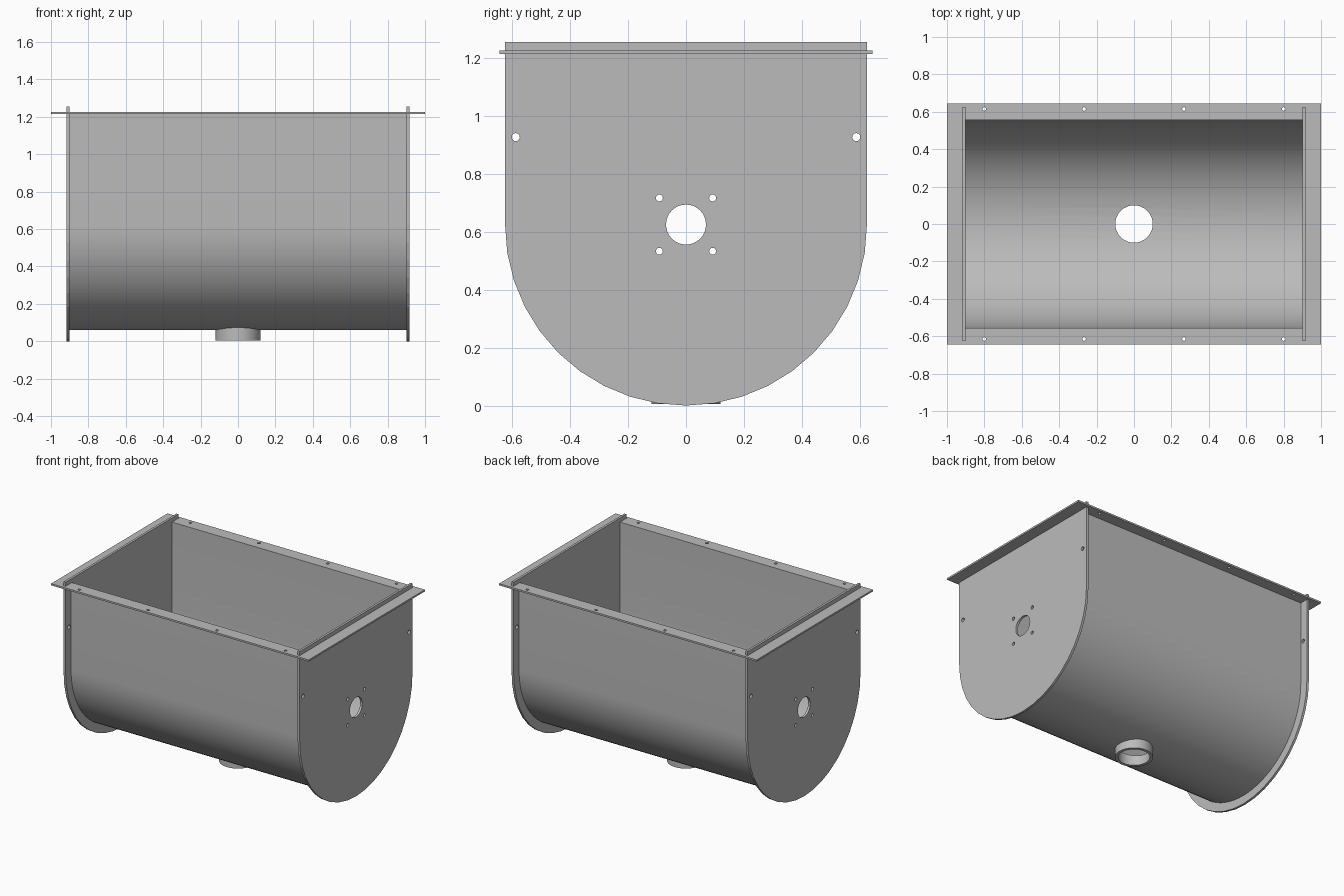
import bpy, bmesh
from math import sin, cos, pi, sqrt
from mathutils import Matrix, Vector

cube = bpy.data.objects.get("Cube")
if cube:
    bpy.data.objects.remove(cube, do_unlink=True)

steel = bpy.data.materials.new("grey_steel")
steel.use_nodes = True
GREY = (0.5, 0.5, 0.5, 1)
steel.diffuse_color = GREY
steel.node_tree.nodes["Principled BSDF"].inputs["Base Color"].default_value = GREY

AXIS = 0.625      # height of the trough axis
PLATE_R = 0.625   # end plate radius
IN_R, OUT_R = 0.555, 0.565
FLANGE_Z, SHEET = 1.22, 0.006   # rim height and half thickness
END_X = 0.909


def circle(x, y, r, n=24):
    return [(x + r * cos(2 * pi * i / n), y + r * sin(2 * pi * i / n)) for i in range(n)]


def u_shape(r, top, n):
    """Upright U: straight sides over a half circle."""
    arc = [(r * cos(pi + pi * i / n), AXIS + r * sin(pi + pi * i / n)) for i in range(n + 1)]
    return [(-r, top)] + arc + [(r, top)]


def activate(ob):
    bpy.ops.object.select_all(action='DESELECT')
    ob.select_set(True)
    bpy.context.view_layer.objects.active = ob


def sheet(name, outlines, half, matrix):
    """Flat sheet with holes: first outline is the border, the rest are cut out."""
    cu = bpy.data.curves.new(name, 'CURVE')
    cu.dimensions = '2D'
    cu.fill_mode = 'BOTH'
    cu.extrude = half
    for pts in outlines:
        sp = cu.splines.new('POLY')
        sp.points.add(len(pts) - 1)
        for p, (x, y) in zip(sp.points, pts):
            p.co = (x, y, 0, 1)
        sp.use_cyclic_u = True
    ob = bpy.data.objects.new(name, cu)
    bpy.context.collection.objects.link(ob)
    activate(ob)
    bpy.ops.object.convert(target='MESH')
    ob = bpy.context.object
    ob.data.transform(matrix)
    ob.data.materials.clear()
    ob.data.materials.append(steel)
    activate(ob)
    bpy.ops.object.shade_flat()
    return ob


def finish(name, bm):
    bmesh.ops.recalc_face_normals(bm, faces=bm.faces)
    me = bpy.data.meshes.new(name)
    bm.to_mesh(me)
    bm.free()
    ob = bpy.data.objects.new(name, me)
    bpy.context.collection.objects.link(ob)
    me.materials.append(steel)
    return ob


# End plates: shaft hole, four bolt holes and two side holes
holes = [circle(0, AXIS, 0.069, 32)]
holes += [circle(sy * 0.092, AXIS + sz * 0.092, 0.012, 12) for sy in (-1, 1) for sz in (-1, 1)]
holes += [circle(sy * 0.588, 0.927, 0.014, 12) for sy in (-1, 1)]
upright = Matrix(((0, 0, 1, 0), (1, 0, 0, 0), (0, 1, 0, 0), (0, 0, 0, 1)))
for side, s in (("left", 1), ("right", -1)):
    sheet(side + "_end_plate", [u_shape(PLATE_R, 1.255, 20)] + holes, 0.008,
          Matrix.Translation((s * END_X, 0, 0)) @ upright)

# Rim flange: rectangular frame with bolt holes on the long sides
def rect(x, y):
    return [(-x, -y), (x, -y), (x, y), (-x, y)]

bolts = [circle(x, sy * 0.615, 0.01, 12) for x in (-0.8, -0.267, 0.267, 0.8) for sy in (-1, 1)]
sheet("rim_flange", [rect(1, 0.645), rect(END_X, IN_R)] + bolts, SHEET,
      Matrix.Translation((0, 0, FLANGE_Z)))

# Trough: U-shaped sheet between the end plates
bm = bmesh.new()
profile = u_shape(OUT_R, FLANGE_Z, 40) + u_shape(IN_R, FLANGE_Z, 40)[::-1]
face = bm.faces.new([bm.verts.new((-0.903, y, z)) for y, z in profile])
ext = bmesh.ops.extrude_face_region(bm, geom=[face], use_keep_orig=True)
bmesh.ops.translate(bm, vec=Vector((1.806, 0, 0)),
                    verts=[g for g in ext["geom"] if isinstance(g, bmesh.types.BMVert)])
trough = finish("trough", bm)

# Outlet hole through the trough floor
bm = bmesh.new()
bmesh.ops.create_cone(bm, cap_ends=True, segments=48, radius1=0.1, radius2=0.1, depth=0.3,
                      matrix=Matrix.Translation((0, 0, 0.06)))
cutter = finish("outlet_cutter", bm)
cutter.hide_render = True
mod = trough.modifiers.new("outlet_hole", 'BOOLEAN')
mod.operation = 'DIFFERENCE'
mod.solver = 'EXACT'
mod.object = cutter
activate(trough)
bpy.ops.object.modifier_apply(modifier=mod.name)
bpy.data.objects.remove(cutter, do_unlink=True)
bpy.ops.object.shade_smooth_by_angle(angle=0.5)

# Outlet spout: short pipe whose top follows the trough floor
bm = bmesh.new()
rings = []
for r, top in ((0.1, False), (0.12, False), (0.12, True), (0.1, True)):
    rings.append([bm.verts.new((x, y, AXIS - sqrt(0.561 ** 2 - y * y) if top else 0.005))
                  for x, y in circle(0, 0, r, 48)])
for a, b in zip(rings, rings[1:] + rings[:1]):
    for i in range(48):
        j = (i + 1) % 48
        bm.faces.new((a[i], a[j], b[j], b[i]))
spout = finish("outlet_spout", bm)
activate(spout)
bpy.ops.object.shade_smooth_by_angle(angle=0.5)
